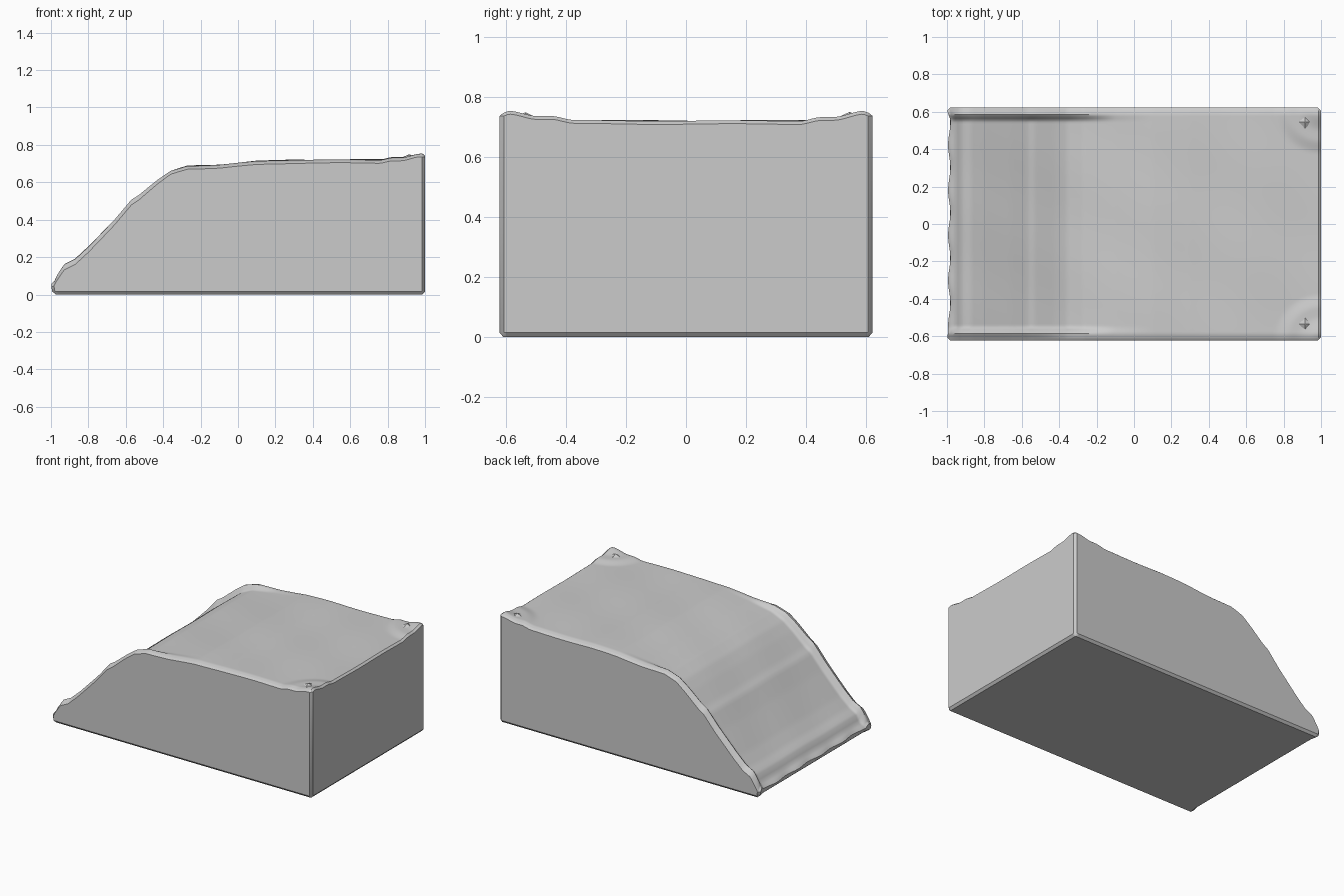
import bpy, bmesh, math
from mathutils import Matrix

cube = bpy.data.objects.get("Cube")
if cube:
    bpy.data.objects.remove(cube, do_unlink=True)

grey = bpy.data.materials.new("soft grey")
grey.use_nodes = True
grey.diffuse_color = (0.6, 0.6, 0.6, 1)
grey.node_tree.nodes["Principled BSDF"].inputs["Base Color"].default_value = (0.6, 0.6, 0.6, 1)

# Height along the length, at the side rails and across the sunken middle
RAIL = [(-1, 0.045), (-.97, .1), (-.93, .16), (-.87, .19), (-.8, .255),
        (-.66, .4), (-.57, .505), (-.53, .53), (-.43, .612), (-.36, .662),
        (-.27, .69), (-.1, .695), (.1, .713), (.3, .719), (1, .722)]
MIDDLE = [(-1, 0.045), (-.95, .07), (-.925, .12), (-.87, .152), (-.8, .212),
          (-.66, .355), (-.57, .455), (-.53, .48), (-.43, .568), (-.36, .622),
          (-.27, .662), (-.1, .69), (.1, .713), (.3, .719), (1, .722)]
END, SIDE, EDGE = 1.0, 0.622, 0.014


def ramp(value, start, stop):
    t = max(0, min(1, (value - start) / (stop - start)))
    return t * t * (3 - 2 * t)


def along(profile, x):
    for (xa, za), (xb, zb) in zip(profile, profile[1:]):
        if x <= xb:
            return za + (zb - za) * (x - xa) / (xb - xa)
    return profile[-1][1]


def cover_height(x, y):
    side = SIDE - abs(y)
    # Middle sunk between two narrow side rails
    inner = ramp(side, 0.035, 0.075)
    z = along(RAIL, x) * (1 - inner) + along(MIDDLE, x) * inner
    # Raised corners at the tall end, in two soft steps
    reach = math.hypot(max(0, END - x), side)
    z += 0.014 * ramp(reach, 0.25, 0.17) + 0.019 * ramp(reach, 0.13, 0.03)
    # Gentle creases
    z += 0.003 * math.sin(9 * x + 5 * y) * math.cos(7 * y - 3 * x)
    # Soft roll at the long edges, deeper down the slope
    z -= (0.007 + 0.011 * ramp(x, -0.3, -0.6)) * ramp(side, 0.035, 0.012)
    return max(z, 0.045)


def finish(bm, name, angle=35):
    bmesh.ops.recalc_face_normals(bm, faces=bm.faces)
    mesh = bpy.data.meshes.new(name)
    bm.to_mesh(mesh)
    bm.free()
    mesh.materials.append(grey)
    ob = bpy.data.objects.new(name, mesh)
    bpy.context.collection.objects.link(ob)
    bpy.ops.object.select_all(action='DESELECT')
    ob.select_set(True)
    bpy.context.view_layer.objects.active = ob
    bpy.ops.object.shade_smooth_by_angle(angle=math.radians(angle))


def stations(limit, count):
    # Even spacing, with a tight strip at each end for the corner chamfers
    inner = limit - 0.002
    return [-limit] + [inner * (2 * k / (count - 2) - 1) for k in range(count - 1)] + [limit]


# Body: draped top grid, chamfered rim, straight walls and flat base
NX, NY = 140, 120
bm = bmesh.new()
ex, ey = END - EDGE, SIDE - EDGE
grid = [[bm.verts.new((x, y, cover_height(x, y))) for y in stations(ey, NY)]
        for x in stations(ex, NX)]
for i in range(NX):
    for j in range(NY):
        bm.faces.new((grid[i][j], grid[i + 1][j], grid[i + 1][j + 1], grid[i][j + 1]))

loop = [grid[i][0] for i in range(NX)] + [grid[NX][j] for j in range(NY)]
loop += [grid[i][NY] for i in range(NX, 0, -1)] + [grid[0][j] for j in range(NY, 0, -1)]


def ring(grow, height):
    made = []
    for v in loop:
        x, y, z = v.co
        at_end, at_side = abs(x) > ex - 1e-4, abs(y) > ey - 1e-4
        step = grow * (0.43 if at_end and at_side else 1)
        if at_end:
            x += math.copysign(step, x)
        if at_side:
            y += math.copysign(step, y)
        made.append(bm.verts.new((x, y, height(z))))
    return made


rings = [loop, ring(EDGE, lambda z: z - 0.011), ring(EDGE, lambda z: 0.016), ring(0, lambda z: 0)]
for a, b in zip(rings, rings[1:]):
    for k in range(len(loop)):
        n = (k + 1) % len(loop)
        bm.faces.new((a[k], a[n], b[n], b[k]))
bm.faces.new(rings[-1])

# Low end: hem ripples above a straight base edge, with bulging corners
for v in bm.verts:
    if v.co.x < -0.95:
        fade = ramp(v.co.x, -0.95, -1)
        middle = ramp(abs(v.co.y), SIDE, SIDE - 0.07)
        wave = 0.006 * math.sin(26 * v.co.y) * ramp(v.co.z, 0.016, 0.03)
        v.co.x += fade * middle * (0.012 + wave) + 0.012 * ramp(v.co.z, 0.03, 0)
finish(bm, "padded_wedge_body")

# Small four-sided studs beside the raised corners
for name, y in (("stud_front", -0.535), ("stud_back", 0.545)):
    bm = bmesh.new()
    bmesh.ops.create_cone(bm, cap_ends=True, segments=4, radius1=0.036, radius2=0.002, depth=0.016,
                          matrix=Matrix.Translation((0.915, y, cover_height(0.915, y) + 0.006)))
    finish(bm, name, 10)
